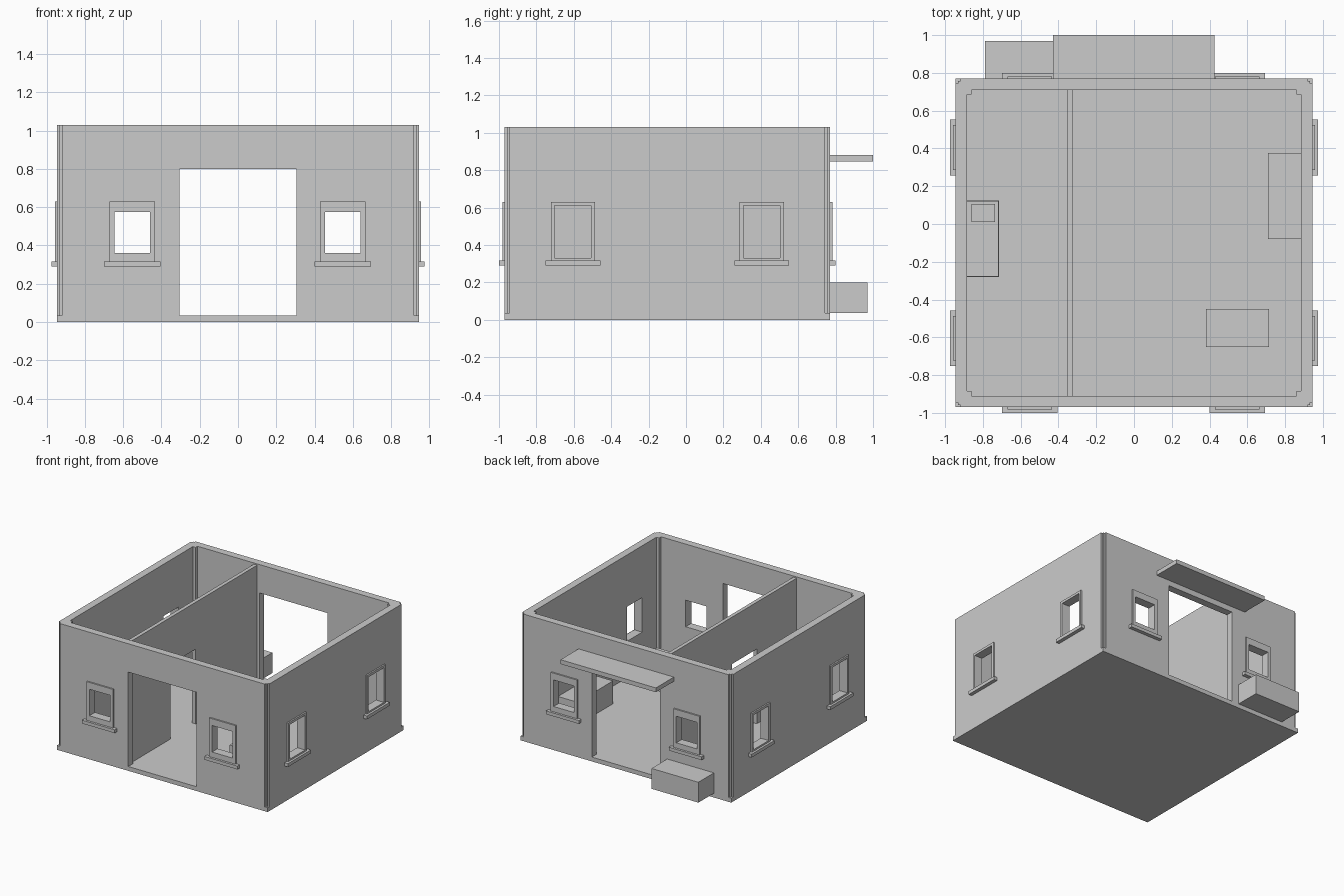
import bpy, bmesh

cube = bpy.data.objects.get("Cube")
if cube:
    bpy.data.objects.remove(cube, do_unlink=True)

grey = bpy.data.materials.new("plain grey")
grey.use_nodes = True
colour = (0.6, 0.6, 0.6, 1)
grey.diffuse_color = colour
grey.node_tree.nodes["Principled BSDF"].inputs["Base Color"].default_value = colour

FLOOR, TOP = 0.035, 1.03
LEFT, RIGHT, FRONT, BACK = -0.945, 0.945, -0.97, 0.77
WALL = 0.06


def finish(name, bm):
    bmesh.ops.recalc_face_normals(bm, faces=bm.faces)
    mesh = bpy.data.meshes.new(name)
    bm.to_mesh(mesh)
    bm.free()
    mesh.materials.append(grey)
    obj = bpy.data.objects.new(name, mesh)
    bpy.context.collection.objects.link(obj)
    return obj


def box(name, xs, ys, zs):
    bm = bmesh.new()
    bmesh.ops.create_cube(bm, size=1)
    for v in bm.verts:
        v.co = [r[0] if c < 0 else r[1] for c, r in zip(v.co, (xs, ys, zs))]
    return finish(name, bm)


def prism(name, outline, z0, z1):
    bm = bmesh.new()
    face = bm.faces.new([bm.verts.new((x, y, z0)) for x, y in outline])
    out = bmesh.ops.extrude_face_region(bm, geom=[face])
    for v in out["geom"]:
        if isinstance(v, bmesh.types.BMVert):
            v.co.z = z1
    return finish(name, bm)


def stepped(x0, x1, y0, y1, steps):
    """Rectangle outline whose corners are cut in with a small staircase."""
    points = []
    corners = ((x0, y0, 1, 1), (x1, y0, -1, 1), (x1, y1, -1, -1), (x0, y1, 1, -1))
    for i, (x, y, sx, sy) in enumerate(corners):
        corner = [(x + sx * a, y + sy * b) for a, b in steps]
        points += corner if i % 2 == 0 else corner[::-1]
    return points


def cut(obj, cutter):
    cutter.hide_render = True
    mod = obj.modifiers.new("opening", 'BOOLEAN')
    mod.operation, mod.solver, mod.object = 'DIFFERENCE', 'EXACT', cutter
    bpy.context.view_layer.objects.active = obj
    bpy.ops.object.modifier_apply(modifier=mod.name)
    bpy.data.objects.remove(cutter, do_unlink=True)


# Floor slab and outer walls with stepped corners
box("floor_slab", (LEFT, RIGHT), (FRONT, BACK), (0, FLOOR))
s = 0.013
outer_steps = ((0, 2 * s), (s, 2 * s), (s, s), (2 * s, s), (2 * s, 0))
walls = prism("outer_walls", stepped(LEFT, RIGHT, FRONT, BACK, outer_steps), FLOOR, TOP)
inner_steps = ((0, 0.025), (0.025, 0.025), (0.025, 0))
cut(walls, prism("room_cutter", stepped(LEFT + WALL, RIGHT - WALL, FRONT + WALL,
                                        BACK - WALL, inner_steps), 0.01, 1.2))

# Door openings, front and back
cut(walls, box("door_cutter", (-0.305, 0.305), (-1.2, 1.2), (0.01, 0.8)))


# Windows: an opening, a raised frame and a sill
def window(name, axis, centre, face, out, half, bottom, top):
    def part(label, u, depth, z):
        d = sorted((face + out * depth[0], face + out * depth[1]))
        u = (centre + u[0], centre + u[1])
        return box(name + label, *((u, d) if axis == 'x' else (d, u)), z)

    cut(walls, part("_cutter", (-half, half), (-0.1, 0.1), (bottom, top)))
    w, low, high = 0.118, 0.315, 0.63
    frame = part("_frame", (-w, w), (0, 0.012), (low, high))
    cut(frame, part("_cutter", (-half, half), (-0.1, 0.1), (bottom, top)))
    part("_sill", (-0.147, 0.147), (0, 0.03), (0.29, 0.317))


for side, c in (("right", -0.5525), ("left", 0.5475)):
    window("front_window_" + side, 'x', c, FRONT, -1, 0.0925, 0.36, 0.575)
    window("back_window_" + side, 'x', c, BACK, 1, 0.0925, 0.36, 0.575)
for place, c in (("front", -0.605), ("rear", 0.405)):
    window("right_window_" + place, 'y', c, LEFT, -1, 0.0975, 0.33, 0.61)
    window("left_window_" + place, 'y', c, RIGHT, 1, 0.0975, 0.33, 0.61)

# Inner partition with a doorway
partition = box("partition_wall", (-0.355, -0.325), (FRONT + WALL, BACK - WALL), (FLOOR, 1.02))
cut(partition, box("doorway_cutter", (-0.5, -0.2), (-0.4, -0.08), (0.01, 0.64)))

# Back canopy and step box outside
box("back_canopy", (-0.43, 0.425), (BACK, 1.0), (0.845, 0.88))
box("outside_box", (-0.79, -0.37), (BACK, 0.97), (FLOOR, 0.2))

# Furniture
box("bed_base", (-0.885, -0.715), (-0.28, 0.125), (FLOOR, 0.14))
box("bed_mattress", (-0.883, -0.717), (-0.278, 0.123), (0.14, 0.19))
box("bed_pillow", (-0.86, -0.735), (0.01, 0.105), (0.19, 0.21))
box("side_cabinet", (0.71, 0.885), (-0.08, 0.375), (FLOOR, 0.22))
box("table_block", (0.38, 0.715), (-0.65, -0.45), (FLOOR, 0.27))
